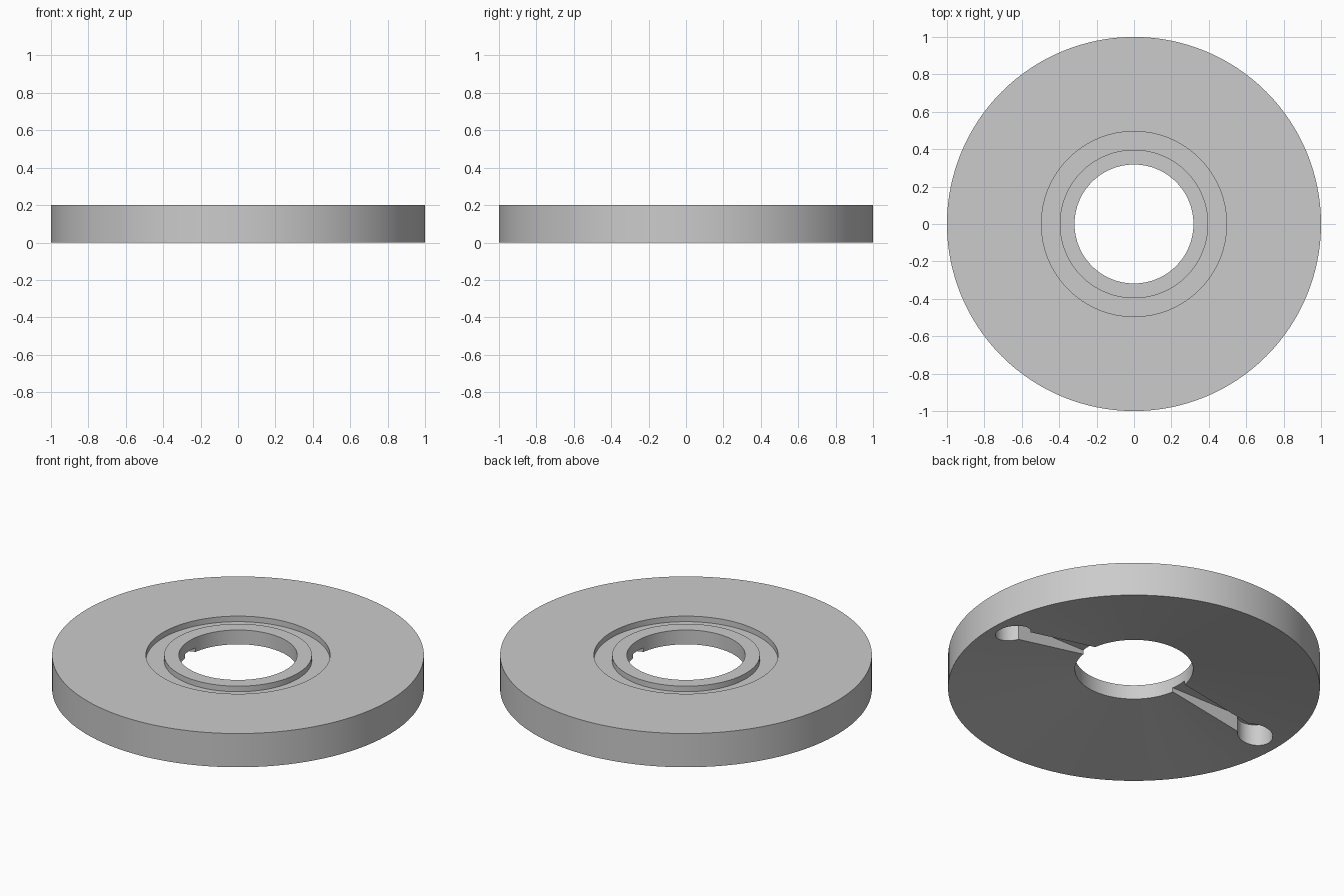
import bpy, bmesh, math

SEGMENTS = 128
POCKET_R, POCKET_X = 0.095, 0.85
SLOT_HALF, CEILING = 0.05, 0.14

cube = bpy.data.objects.get("Cube")
if cube:
    bpy.data.objects.remove(cube, do_unlink=True)

grey = bpy.data.materials.new("plain grey")
grey.use_nodes = True
colour = (0.6, 0.6, 0.6, 1)
grey.diffuse_color = colour
grey.node_tree.nodes["Principled BSDF"].inputs["Base Color"].default_value = colour


def make_object(name, bm):
    bmesh.ops.recalc_face_normals(bm, faces=bm.faces)
    mesh = bpy.data.meshes.new(name)
    bm.to_mesh(mesh)
    bm.free()
    mesh.materials.append(grey)
    obj = bpy.data.objects.new(name, mesh)
    bpy.context.collection.objects.link(obj)
    return obj


def lathe(name, profile):
    """Revolve a closed (radius, height) profile around z."""
    bm = bmesh.new()
    rings = []
    for i in range(SEGMENTS):
        a = math.tau * i / SEGMENTS
        rings.append([bm.verts.new((r * math.cos(a), r * math.sin(a), z))
                      for r, z in profile])
    for i, ring in enumerate(rings):
        nxt = rings[(i + 1) % SEGMENTS]
        for j in range(len(profile)):
            k = (j + 1) % len(profile)
            bm.faces.new((ring[j], nxt[j], nxt[k], ring[k]))
    return make_object(name, bm)


def keyhole_cutter(name, side):
    """Round pocket joined to the bore by a straight slot."""
    start = math.pi - math.asin(SLOT_HALF / POCKET_R)
    steps = 40
    outline = [(0.2, -SLOT_HALF)]
    for i in range(steps + 1):
        a = -start + 2 * start * i / steps
        outline.append((POCKET_X + POCKET_R * math.cos(a), POCKET_R * math.sin(a)))
    outline.append((0.2, SLOT_HALF))
    bm = bmesh.new()
    base = bm.faces.new([bm.verts.new((side * x, side * y, -0.1)) for x, y in outline])
    top = bmesh.ops.extrude_face_region(bm, geom=[base])["geom"]
    bmesh.ops.translate(bm, vec=(0, 0, CEILING + 0.1),
                        verts=[v for v in top if isinstance(v, bmesh.types.BMVert)])
    cutter = make_object(name, bm)
    cutter.hide_render = True
    return cutter


# Disc with a raised collar, a ring groove on top and a dished underside
disc = lathe("disc", [(1, 0), (1, 0.2), (0.495, 0.2), (0.495, 0.167),
                      (0.397, 0.167), (0.397, 0.2), (0.318, 0.2), (0.318, 0.115)])

# Pair of keyhole slots cut into the underside
bpy.context.view_layer.objects.active = disc
disc.select_set(True)
for side in (-1, 1):
    cutter = keyhole_cutter("slot_cutter", side)
    cut = disc.modifiers.new("slot", "BOOLEAN")
    cut.operation = "DIFFERENCE"
    cut.solver = "EXACT"
    cut.object = cutter
    bpy.ops.object.modifier_apply(modifier=cut.name)
    bpy.data.objects.remove(cutter, do_unlink=True)

bpy.ops.object.shade_smooth_by_angle(angle=math.radians(30))
